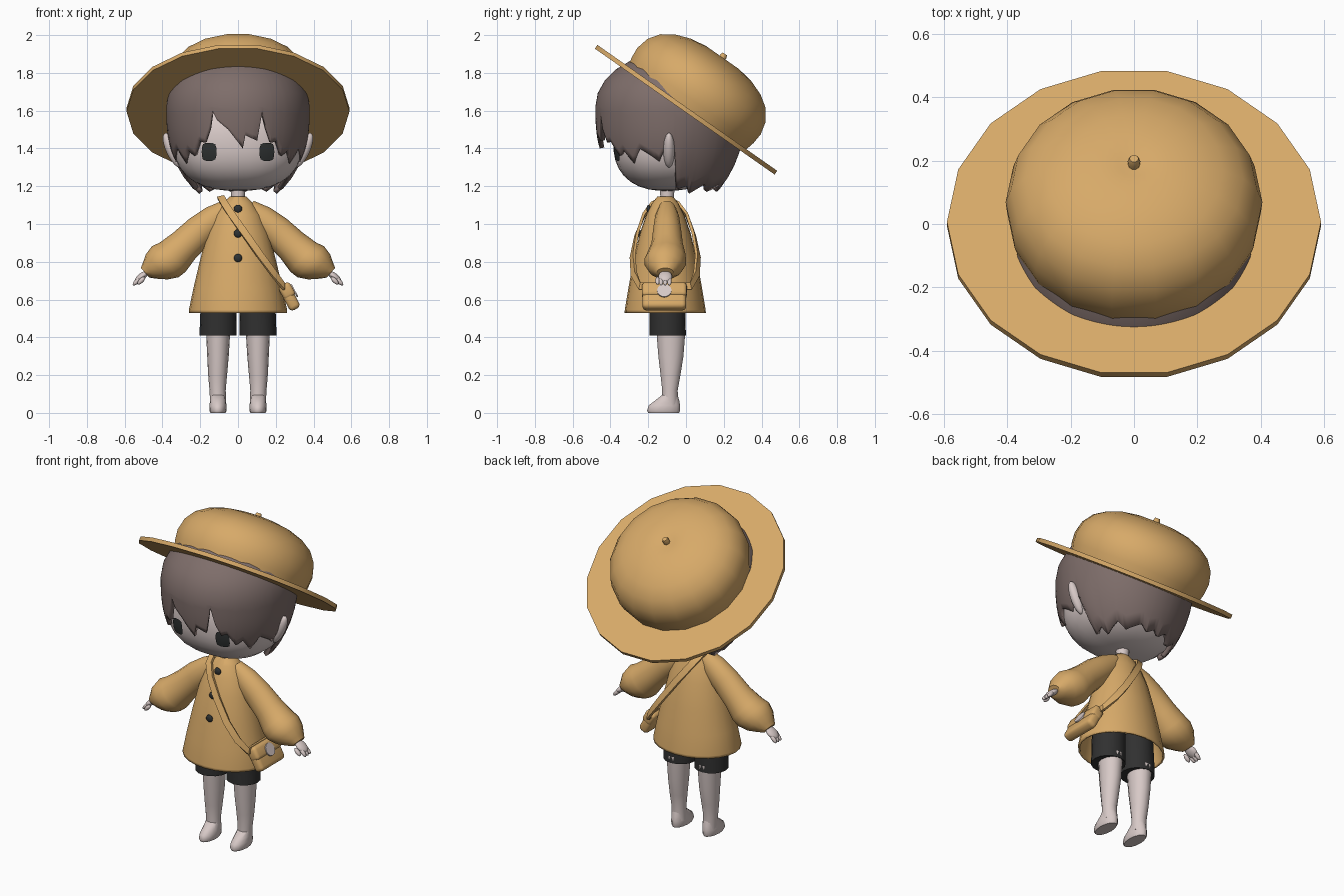
import bpy, bmesh, math
from mathutils import Vector, Matrix
from math import sin, cos, pi, radians

if "Cube" in bpy.data.objects:
    bpy.data.objects.remove(bpy.data.objects["Cube"])


def material(name, rgb):
    m = bpy.data.materials.new(name)
    m.diffuse_color = (*rgb, 1)
    m.use_nodes = True
    m.node_tree.nodes["Principled BSDF"].inputs["Base Color"].default_value = m.diffuse_color
    return m


MUSTARD = material("mustard cloth", (0.68, 0.40, 0.14))
HAIR = material("brown hair", (0.21, 0.155, 0.145))
SKIN = material("pale skin", (0.68, 0.585, 0.57))
BLACK = material("black cloth", (0.03, 0.03, 0.03))
EYE = material("dark eye", (0.028, 0.032, 0.032))


def finish(name, bm, mat, matrix=None, angle=50, thick=0):
    if matrix:
        bm.transform(matrix)
    bmesh.ops.recalc_face_normals(bm, faces=bm.faces)
    me = bpy.data.meshes.new(name)
    bm.to_mesh(me)
    bm.free()
    me.materials.append(mat)
    ob = bpy.data.objects.new(name, me)
    bpy.context.collection.objects.link(ob)
    if thick:
        mod = ob.modifiers.new("thickness", "SOLIDIFY")
        mod.thickness, mod.offset = thick, -1
    bpy.ops.object.select_all(action="DESELECT")
    bpy.context.view_layer.objects.active = ob
    ob.select_set(True)
    bpy.ops.object.shade_smooth_by_angle(angle=radians(angle))
    return ob


def skin_rings(bm, rings, loop=False):
    """Bridge equal lists of vertices with quads."""
    pairs = list(zip(rings, rings[1:])) + ([(rings[-1], rings[0])] if loop else [])
    for a, b in pairs:
        n = len(a)
        for i in range(n):
            j = (i + 1) % n
            bm.faces.new((a[i], a[j], b[j], b[i]))


def loft(name, sections, mat, n=16, side=1, tilt=0, caps=(True, True), **kw):
    """sections: (x, y, z, radius across, radius in y); rings lean by tilt degrees."""
    bm = bmesh.new()
    t, rings = radians(tilt), []
    for x, y, z, r1, r2 in sections:
        rings.append([bm.verts.new((side * (x + r1 * cos(2*pi*i/n) * cos(t)),
                                    y + r2 * sin(2*pi*i/n),
                                    z + r1 * cos(2*pi*i/n) * sin(t))) for i in range(n)])
    skin_rings(bm, rings)
    if caps[0]:
        bm.faces.new(rings[0])
    if caps[1]:
        bm.faces.new(rings[-1])
    return finish(name, bm, mat, **kw)


def lathe(name, profile, mat, n, matrix, loop=False, **kw):
    bm = bmesh.new()
    rings = [[bm.verts.new((r*cos(2*pi*i/n), r*sin(2*pi*i/n), h)) for i in range(n)]
             for r, h in profile]
    skin_rings(bm, rings, loop)
    if not loop:
        bm.faces.new(rings[-1])
    return finish(name, bm, mat, matrix, **kw)


def ellipsoid(name, loc, size, mat, rot=0, p=2, seg=20):
    """Ellipsoid, squarer for p > 2, turned about y by rot degrees."""
    bm = bmesh.new()
    bmesh.ops.create_uvsphere(bm, u_segments=seg, v_segments=seg // 2 + 2, radius=1)
    for v in bm.verts:
        v.co /= sum(abs(c) ** p for c in v.co) ** (1 / p)
    m = Matrix.Translation(loc) @ Matrix.Rotation(radians(rot), 4, "Y") @ Matrix.Diagonal((*size, 1))
    return finish(name, bm, mat, m, angle=80)


def box(name, matrix, size, mat, bevel):
    bm = bmesh.new()
    bmesh.ops.create_cube(bm, size=1, matrix=Matrix.Diagonal((*size, 1)))
    bmesh.ops.bevel(bm, geom=bm.edges[:], offset=bevel, segments=3, profile=0.5, affect="EDGES")
    return finish(name, bm, mat, matrix)


# Hat: flat 18-sided brim, domed crown and knob, tipped to the back
HAT = Matrix.Translation((0, 0, 1.605)) @ Matrix.Rotation(radians(-35), 4, "X")
lathe("hat_brim", [(.34, -.012), (.59, -.012), (.59, .012), (.34, .012)], MUSTARD, 18, HAT,
      loop=True, angle=30)
lathe("hat_crown", [(.385, 0), (.4, .06), (.405, .12), (.388, .19), (.345, .25), (.28, .293),
                    (.2, .322), (.11, .337), (.05, .333), (.01, .325)], MUSTARD, 18, HAT, angle=80)
lathe("hat_knob", [(.018, .31), (.02, .345), (.014, .36)], MUSTARD, 10, HAT)

# Head
HC, HR, HP = Vector((0, -.1, 1.43)), Vector((.34, .285, .255)), 2.4
ellipsoid("head", HC, HR, SKIN, p=HP, seg=32)
loft("neck", [(0, -.1, 1.08, .045, .045), (0, -.1, 1.15, .036, .036), (0, -.1, 1.23, .045, .045)], SKIN, 12)

# Hair: dome whose lower edge follows (azimuth from the front, height) keys
front = [(-21, 1.6), (-17, 1.55), (-8, 1.5), (4, 1.4), (6, 1.47), (16, 1.44), (20, 1.6)]
half = [(24, 1.5), (29, 1.43), (34, 1.44), (42, 1.36), (48, 1.39), (56, 1.32), (64, 1.4), (74, 1.36),
        (80, 1.33), (86, 1.41), (93, 1.38), (96, 1.18), (108, 1.2), (114, 1.16), (130, 1.21),
        (140, 1.17), (160, 1.2), (170, 1.17), (180, 1.19)]
keys = [(-a, z) for a, z in reversed(half)] + front + half


def edge_height(a):
    for (a0, z0), (a1, z1) in zip(keys, keys[1:]):
        if a0 <= a <= a1:
            return z0 + (z1 - z0) * (a - a0) / (a1 - a0)


angles = sorted(set(range(-180, 180, 4)) | {a for a, _ in keys if a < 180})
bm = bmesh.new()
rings = []
ZC = 1.62


def hair_ring(scale_height):
    ring = []
    for a in angles:
        s, z = scale_height(a)
        ring.append(bm.verts.new((.38 * s * sin(radians(a)), -.08 - .4 * s * cos(radians(a)), z)))
    rings.append(ring)


def lower(a, t):
    z = ZC + (edge_height(a) - ZC) * t
    k = min(1, max(0, (abs(a) - 85) / 25))
    rz, p = .47 + .1 * k, 2.6 - .6 * k
    return (1 - ((ZC - z) / rz) ** p) ** (1 / p), z


for i in range(7):
    f = radians(3 + 87 * i / 6)
    hair_ring(lambda a: (sin(f), ZC + .29 * cos(f)))
for i in range(1, 8):
    hair_ring(lambda a: lower(a, i / 7))
skin_rings(bm, rings)
bm.faces.new(rings[0])
finish("hair", bm, HAIR, angle=60, thick=.025)

# Eyes: thin rounded plates that follow the face
for s, side in ((1, "left"), (-1, "right")):
    bm = bmesh.new()
    rings = []
    for k in (1, .6, .2):
        ring = []
        for i in range(16):
            c, d = cos(2*pi*i/16), sin(2*pi*i/16)
            q = (abs(c) ** 4 + abs(d) ** 4) ** -.25
            x, z = s * .153 + .039 * k * q * c, 1.382 + .048 * k * q * d
            g = 1 - abs(x / HR.x) ** HP - abs((z - HC.z) / HR.z) ** HP
            ring.append(bm.verts.new((x, HC.y - HR.y * g ** (1 / HP) - .007, z)))
        rings.append(ring)
    skin_rings(bm, rings)
    bm.faces.new(rings[-1])
    finish(side + "_eye", bm, EYE)

    # Ears
    ellipsoid(side + "_ear", (s * .345, -.09, 1.39), (.035, .03, .1), SKIN, rot=25 * s)

    # Sleeves, ballooning to a gathered cuff
    loft(side + "_sleeve", [(.05, -.1, 1.085, .05, .045), (.12, -.1, 1.03, .075, .065),
                            (.2, -.1, .965, .085, .075), (.285, -.1, .885, .09, .085),
                            (.345, -.105, .825, .103, .105), (.385, -.11, .8, .108, .112),
                            (.43, -.11, .773, .088, .095), (.468, -.11, .752, .055, .065),
                            (.492, -.11, .742, .034, .045)], MUSTARD, 14, s, tilt=49)

    # Hands with thumb and fingers
    ellipsoid(side + "_palm", (s * .51, -.11, .722), (.045, .036, .018), SKIN, rot=38 * s)
    ellipsoid(side + "_thumb", (s * .512, -.15, .7), (.028, .013, .012), SKIN, rot=45 * s, seg=12)
    for i, y in enumerate((-.132, -.11, -.088)):
        ellipsoid(side + "_finger_%d" % i, (s * .535, y, .697), (.03, .012, .012), SKIN, rot=45 * s, seg=12)

    # Shorts, legs and feet
    loft(side + "_shorts_leg", [(.106, -.097, .41, .098, .096), (.104, -.097, .5, .097, .095),
                                (.1, -.1, .64, .094, .095)], BLACK, 16, s)
    loft(side + "_leg", [(.105, -.085, .04, .042, .045), (.108, -.085, .12, .043, .042),
                         (.108, -.082, .2, .05, .054), (.106, -.08, .3, .057, .068),
                         (.105, -.08, .45, .065, .08)], SKIN, 14, s)
    loft(side + "_foot", [(.106, -.118, 0, .04, .084), (.106, -.119, .012, .046, .09),
                          (.106, -.114, .04, .045, .085), (.106, -.1, .065, .042, .066),
                          (.107, -.085, .095, .04, .042)], SKIN, 14, s)

# Coat body: flared bell, open at the hem
COAT = [(.53, .26, .215), (.545, .26, .214), (.66, .236, .195), (.8, .203, .17), (.95, .165, .135),
        (1.05, .125, .1), (1.11, .08, .07), (1.145, .045, .042)]
loft("coat", [(0, -.11, z, a, b) for z, a, b in COAT], MUSTARD, 24, caps=(False, True), thick=.01)


def coat_depth(z):
    for (z0, _, b0), (z1, _, b1) in zip(COAT, COAT[1:]):
        if z0 <= z <= z1:
            return b0 + (b1 - b0) * (z - z0) / (z1 - z0)


# Coat buttons
for i, z in enumerate((1.08, .95, .82)):
    ellipsoid("button_%d" % i, (0, -.113 - coat_depth(z), z), (.022, .011, .022), EYE, seg=12)

# Shoulder strap: flat band looped from the shoulder to the bag, front and back
path = [(-.09, 0, 1.14), (-.07, .07, 1.105), (-.03, .113, 1.045), (.04, .15, .945),
        (.12, .172, .83), (.19, .165, .735), (.24, .135, .67)]
loop = [Vector((x, -.11 - y, z)) for x, y, z in path]
loop += [Vector((x, -.11 + y, z)) for x, y, z in reversed(path[1:])]
bm = bmesh.new()
rings = []
for i, p in enumerate(loop):
    along = (loop[(i + 1) % len(loop)] - loop[i - 1]).normalized()
    out = Vector((p.x * .6, p.y + .11, .04 + max(0, p.z - 1.08) * 3))
    out = (out - along * out.dot(along)).normalized()
    wide = along.cross(out) * .019
    rings.append([bm.verts.new(p + wide * u + out * v)
                  for u, v in ((-1, -.006), (1, -.006), (1, .009), (-1, .009))])
skin_rings(bm, rings, loop=True)
finish("bag_strap", bm, MUSTARD, angle=40)

# Satchel with flap and round clasp on the hip
BAG = Matrix.Translation((.272, -.115, .613)) @ Matrix.Rotation(radians(-28), 4, "Y")
box("bag", BAG, (.062, .232, .145), MUSTARD, .022)
box("bag_flap", BAG @ Matrix.Translation((.004, 0, .035)), (.068, .238, .082), MUSTARD, .02)
bm = bmesh.new()
bmesh.ops.create_cone(bm, cap_ends=True, segments=20, radius1=.038, radius2=.038, depth=.008)
finish("bag_clasp", bm, SKIN, BAG @ Matrix.Translation((.039, 0, .018)) @ Matrix.Rotation(pi / 2, 4, "Y"))
